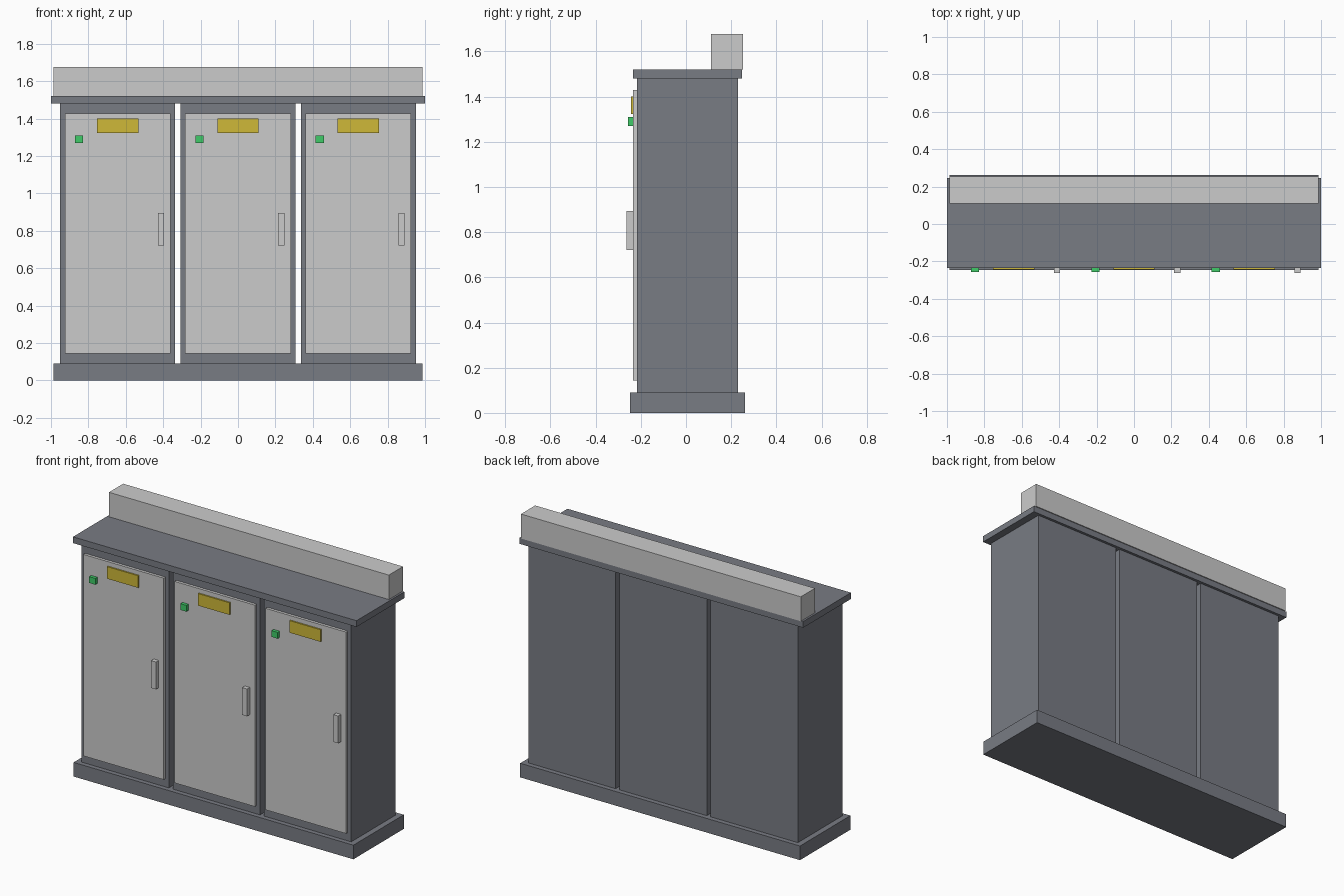
import bpy

if "Cube" in bpy.data.objects:
    bpy.data.objects.remove(bpy.data.objects["Cube"])


def material(name, color):
    m = bpy.data.materials.new(name)
    m.diffuse_color = (*color, 1)
    m.use_nodes = True
    m.node_tree.nodes["Principled BSDF"].inputs["Base Color"].default_value = m.diffuse_color
    return m


DARK = material("dark_grey", (0.19, 0.20, 0.23))
YELLOW = material("yellow", (0.62, 0.48, 0.04))
GREEN = material("green", (0.05, 0.60, 0.14))


def box(name, x, y, z, mat=None):
    """Box from (min, max) ranges on each axis."""
    ranges = (x, y, z)
    bpy.ops.mesh.primitive_cube_add(size=1, location=[(a + b) / 2 for a, b in ranges])
    ob = bpy.context.object
    ob.name = name
    ob.scale = [b - a for a, b in ranges]
    bpy.ops.object.transform_apply(location=False, rotation=False, scale=True)
    if mat:
        ob.data.materials.append(mat)
    return ob


def span(centre, width):
    return centre - width / 2, centre + width / 2


# Shared plinth, roof slab and rear cable duct
box("plinth", (-0.987, 0.987), (-0.247, 0.261), (0, 0.09), DARK)
box("roof", (-1, 1), (-0.234, 0.247), (1.48, 1.52), DARK)
box("cable_duct", (-0.987, 0.987), (0.11, 0.253), (1.52, 1.676))

# Three cabinets with door, label plate, lamp and handle
DOOR_Y = -0.235
for i in range(3):
    cx = (i - 1) * 0.643
    n = i + 1
    box(f"cabinet_{n}", span(cx, 0.615), (-0.217, 0.23), (0.09, 1.48), DARK)
    box(f"door_{n}", span(cx, 0.566), (DOOR_Y, -0.217), (0.143, 1.428))
    box(f"label_plate_{n}", span(cx, 0.22), (-0.244, DOOR_Y), (1.323, 1.40), YELLOW)
    box(f"indicator_lamp_{n}", span(cx - 0.206, 0.043), (-0.256, DOOR_Y), (1.269, 1.309), GREEN)
    box(f"handle_{n}", span(cx + 0.231, 0.034), (-0.263, DOOR_Y), (0.72, 0.894))
